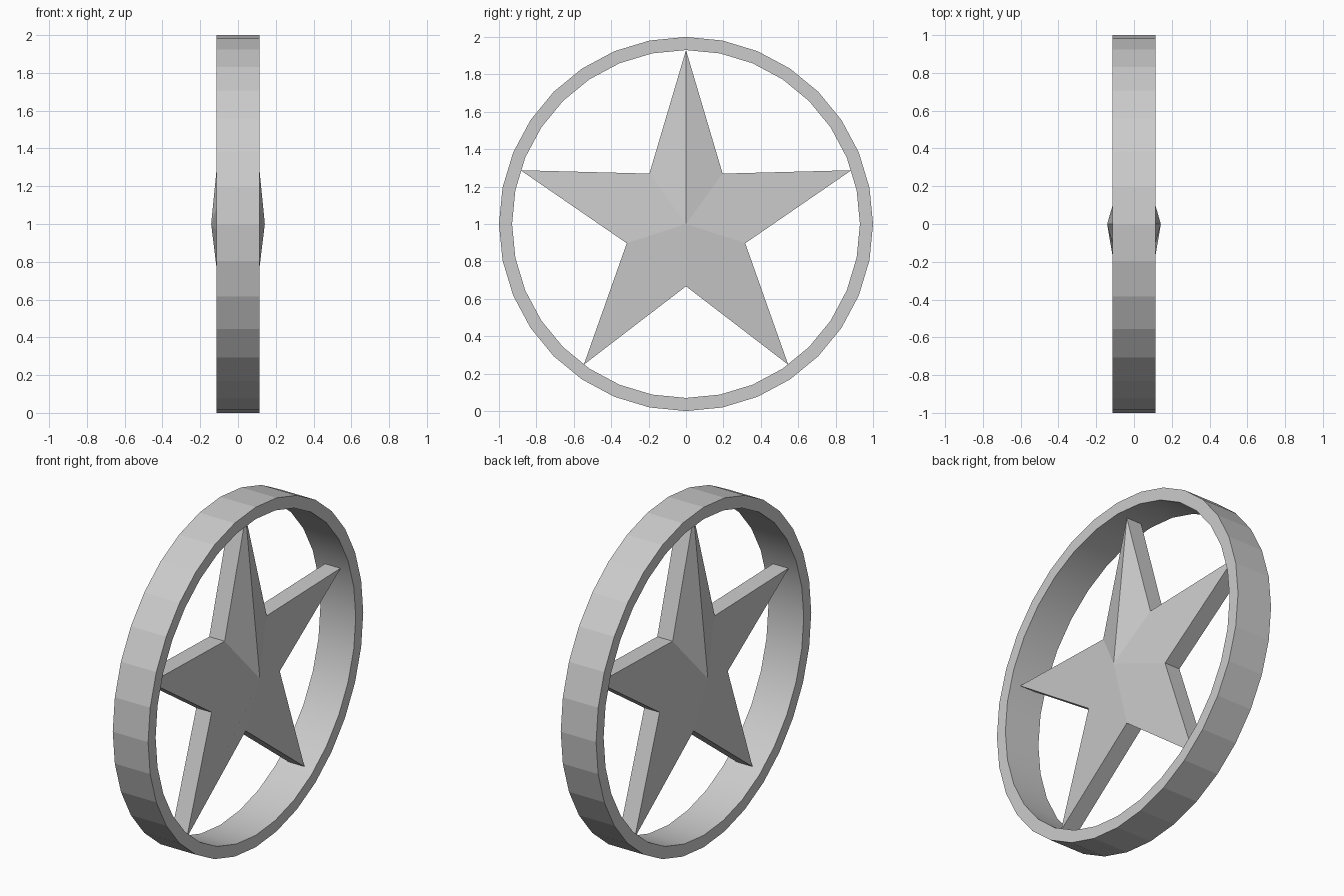
import bpy, bmesh
from math import sin, cos, pi, radians

cube = bpy.data.objects.get("Cube")
if cube:
    bpy.data.objects.remove(cube, do_unlink=True)

# One grey for the whole piece
GREY = (0.6, 0.6, 0.6, 1)
grey = bpy.data.materials.new("light_grey")
grey.use_nodes = True
grey.diffuse_color = GREY
grey.node_tree.nodes["Principled BSDF"].inputs["Base Color"].default_value = GREY


def point(bm, x, radius, degrees):
    """Vertex on a circle in the YZ plane, measured from the top towards +y."""
    a = radians(degrees)
    return bm.verts.new((x, radius * sin(a), 1 + radius * cos(a)))


def finish(bm, name):
    mesh = bpy.data.meshes.new(name)
    bm.to_mesh(mesh)
    bm.free()
    mesh.materials.append(grey)
    obj = bpy.data.objects.new(name, mesh)
    bpy.context.collection.objects.link(obj)
    return obj


# Outer ring: rectangular section, faceted outside and smooth inside
SIDES, OUTER, INNER, HALF_WIDTH = 32, 1.0, 0.93, 0.115
bm = bmesh.new()
section = [(-HALF_WIDTH, OUTER), (HALF_WIDTH, OUTER), (HALF_WIDTH, INNER), (-HALF_WIDTH, INNER)]
loops = [[point(bm, x, r, 360 * i / SIDES) for x, r in section] for i in range(SIDES)]
for i in range(SIDES):
    here, there = loops[i], loops[(i + 1) % SIDES]
    for k in range(4):
        n = (k + 1) % 4
        face = bm.faces.new((here[k], here[n], there[n], there[k]))
        face.smooth = k == 2
bmesh.ops.recalc_face_normals(bm, faces=bm.faces)
finish(bm, "ring")

# Five-pointed star: thin rim, raised centre on both sides
TIP, VALLEY, RIM, PEAK = 0.93, 0.333, 0.05, 0.142
RIDGED_ARM = 3
bm = bmesh.new()
rims = []
for side in (1, -1):
    centre = bm.verts.new((side * PEAK, 0, 1))
    rim = [point(bm, side * RIM, VALLEY if i % 2 else TIP, 36 * i) for i in range(10)]
    rims.append(rim)
    for arm in range(5):
        tip, before, after = rim[2 * arm], rim[2 * arm - 1], rim[2 * arm + 1]
        if arm == 0:                    # top arm has a sharp ridge
            faces = [(centre, tip, before), (centre, after, tip)]
        elif arm == RIDGED_ARM:         # folded along its length
            faces = [(centre, after, tip, before)]
        else:                           # folded across its root
            faces = [(after, tip, before, centre)]
        for f in faces:
            bm.faces.new(f if side > 0 else (f[0],) + f[:0:-1])
# Rim walls
front, back = rims
for i in range(10):
    n = (i + 1) % 10
    bm.faces.new((front[i], front[n], back[n], back[i]))

# Make every face point outwards while keeping its fold
bm.normal_update()
for face in bm.faces:
    xs = {round(v.co.x, 3) for v in face.verts}
    mid = face.calc_center_median()
    if min(xs) < 0 < max(xs):
        edge = [v.co for v in face.verts if v.co.x > 0]
        out = edge[0] + edge[1]
        out.x, out.z = 0, out.z - 2
    else:
        out = mid.copy()
        out.y = out.z = 0
    if face.normal.dot(out) < 0:
        face.normal_flip()
finish(bm, "star")
